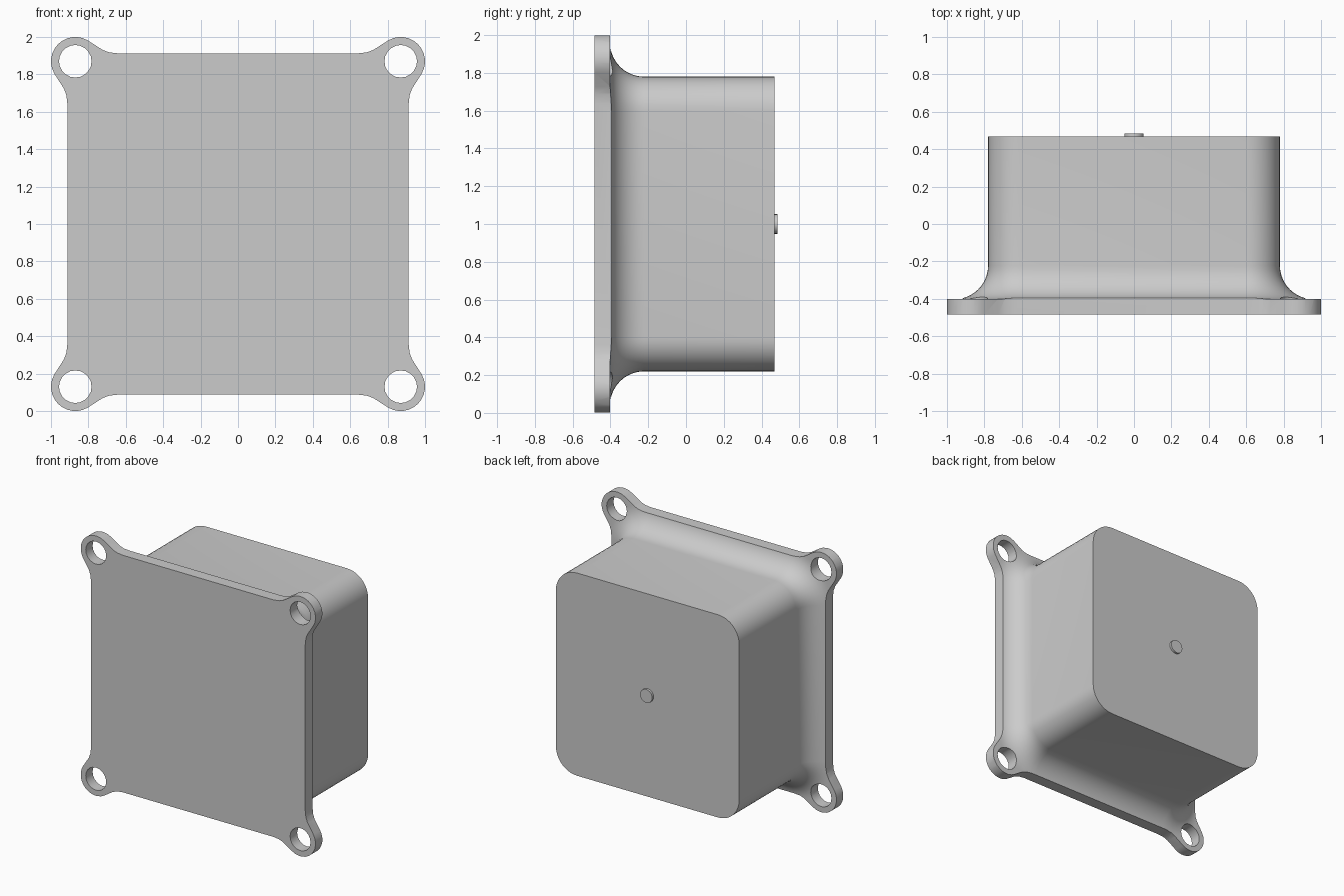
import bpy, bmesh
from math import sin, cos, pi, radians, sqrt

if "Cube" in bpy.data.objects:
    bpy.data.objects.remove(bpy.data.objects["Cube"], do_unlink=True)

FRONT, FLANGE, BACK = -0.485, -0.402, 0.468
HALF, CORNER, FILLET = 0.78, 0.18, 0.18
LUG, LUG_R, HOLE_R = 0.87, 0.13, 0.087

grey = bpy.data.materials.new("light grey")
grey.use_nodes = True
grey.diffuse_color = (0.6, 0.6, 0.6, 1)
grey.node_tree.nodes["Principled BSDF"].inputs["Base Color"].default_value = (0.6, 0.6, 0.6, 1)


def loft(name, sections):
    """Skin a list of (outline, y) rings and cap both ends."""
    bm = bmesh.new()
    rings = [[bm.verts.new((x, y, z + 1)) for x, z in pts] for pts, y in sections]
    n = len(rings[0])
    for a, b in zip(rings, rings[1:]):
        for i in range(n):
            j = (i + 1) % n
            bm.faces.new((a[i], a[j], b[j], b[i]))
    bm.faces.new(rings[0])
    bm.faces.new(rings[-1])
    bmesh.ops.recalc_face_normals(bm, faces=bm.faces)
    mesh = bpy.data.meshes.new(name)
    bm.to_mesh(mesh)
    bm.free()
    mesh.materials.append(grey)
    obj = bpy.data.objects.new(name, mesh)
    bpy.context.collection.objects.link(obj)
    return obj


def four_corners(quarter):
    """Repeat one corner's points around the square."""
    out = []
    for k in range(4):
        c, s = round(cos(k * pi / 2)), round(sin(k * pi / 2))
        out += [(x * c - z * s, x * s + z * c) for x, z in quarter]
    return out


def rounded_square(half, r, steps=10):
    c = half - r
    return four_corners([(c + r * cos(t * pi / 2 / steps), c + r * sin(t * pi / 2 / steps))
                         for t in range(steps + 1)])


def circle(x, z, r, n):
    return [(x + r * cos(2 * pi * i / n), z + r * sin(2 * pi * i / n)) for i in range(n)]


def smooth(obj):
    bpy.ops.object.select_all(action='DESELECT')
    obj.select_set(True)
    bpy.context.view_layer.objects.active = obj
    bpy.ops.object.shade_smooth_by_angle(angle=radians(35))


def cut(obj, tool, operation):
    mod = obj.modifiers.new(operation.lower(), 'BOOLEAN')
    mod.operation, mod.object, mod.solver = operation, tool, 'EXACT'
    bpy.context.view_layer.objects.active = obj
    bpy.ops.object.modifier_apply(modifier=mod.name)
    bpy.data.objects.remove(tool, do_unlink=True)


# Box body flaring through a cove fillet into an oversized flange
sections = [(rounded_square(1.2, 0.3), FRONT), (rounded_square(1.2, 0.3), FLANGE)]
for i in range(11):
    a = i / 10 * pi / 2
    grow = FILLET * (1 - sin(a))
    sections.append((rounded_square(HALF + grow, CORNER + grow), FLANGE + FILLET * (1 - cos(a))))
sections.append((rounded_square(HALF, CORNER), BACK))
housing = loft("housing", sections)

# Trim the flange to a square with four blended mounting lugs
lug = [(LUG + LUG_R * cos(a), LUG + LUG_R * sin(a))
       for a in (radians(-32 + 154 * i / 12) for i in range(13))]
corner = [(0.912, 0.64), (0.918, 0.69), (0.932, 0.726)] + lug + [(0.726, 0.932), (0.69, 0.918), (0.64, 0.912)]
cut(housing, loft("flange_outline", [(four_corners(corner), FRONT - 0.1), (four_corners(corner), BACK + 0.1)]),
    'INTERSECT')

# Screw holes
for sx in (-1, 1):
    for sz in (-1, 1):
        ring = circle(sx * LUG, sz * LUG, HOLE_R, 20)
        cut(housing, loft("hole_cutter", [(ring, FRONT - 0.1), (ring, BACK + 0.1)]), 'DIFFERENCE')
smooth(housing)

# Small round button on the back face
ring = circle(0, 0, 0.052, 20)
smooth(loft("back_button", [(ring, BACK - 0.01), (ring, 0.485)]))
